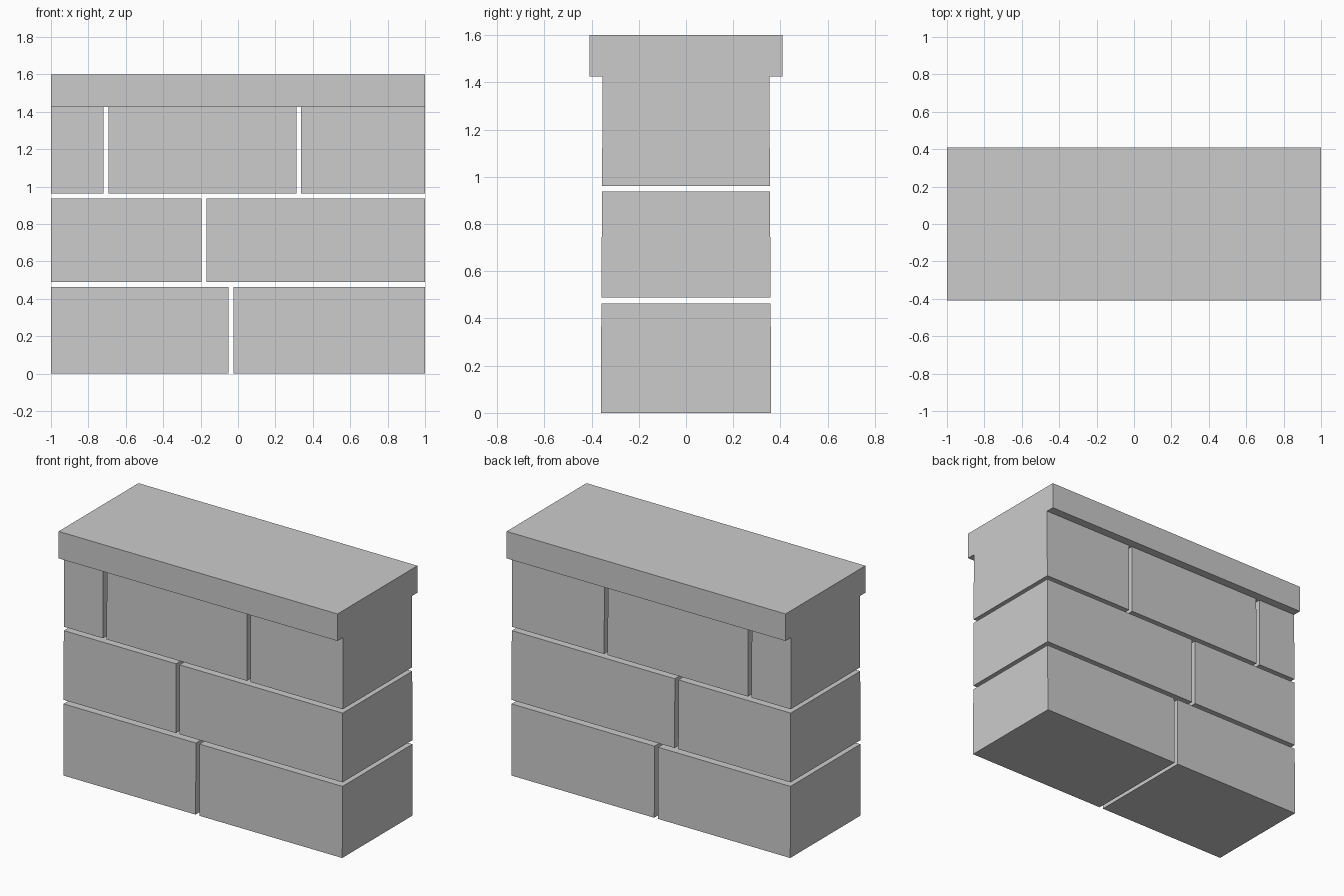
import bpy, bmesh

if "Cube" in bpy.data.objects:
    bpy.data.objects.remove(bpy.data.objects["Cube"])

CAP_BOTTOM, TOP = 1.425, 1.6


def wall_half_depth(z):
    # the wall narrows very slightly towards the cap
    return 0.361 - 0.008 * z / CAP_BOTTOM


def block(name, x0, x1, z0, z1, d0, d1):
    """Box from x0..x1, z0..z1 with half depth d0 at the bottom, d1 at the top."""
    bm = bmesh.new()
    bmesh.ops.create_cube(bm, size=2)
    for v in bm.verts:
        up = v.co.z > 0
        v.co = (x1 if v.co.x > 0 else x0,
                v.co.y * (d1 if up else d0),
                z1 if up else z0)
    mesh = bpy.data.meshes.new(name)
    bm.to_mesh(mesh)
    bm.free()
    bpy.context.collection.objects.link(bpy.data.objects.new(name, mesh))


# Courses of stone: (bottom, top, x spans of the blocks)
courses = [
    (0.0, 0.463, [(-1, -0.051), (-0.025, 1)]),
    (0.489, 0.937, [(-1, -0.195), (-0.169, 1)]),
    (0.962, CAP_BOTTOM, [(-1, -0.719), (-0.693, 0.313), (0.338, 1)]),
]
for row, (z0, z1, spans) in enumerate(courses, 1):
    for col, (x0, x1) in enumerate(spans, 1):
        block(f"stone_block_{row}_{col}", x0, x1, z0, z1,
              wall_half_depth(z0), wall_half_depth(z1))

# Overhanging cap slab
block("cap_slab", -1, 1, CAP_BOTTOM, TOP, 0.409, 0.409)
